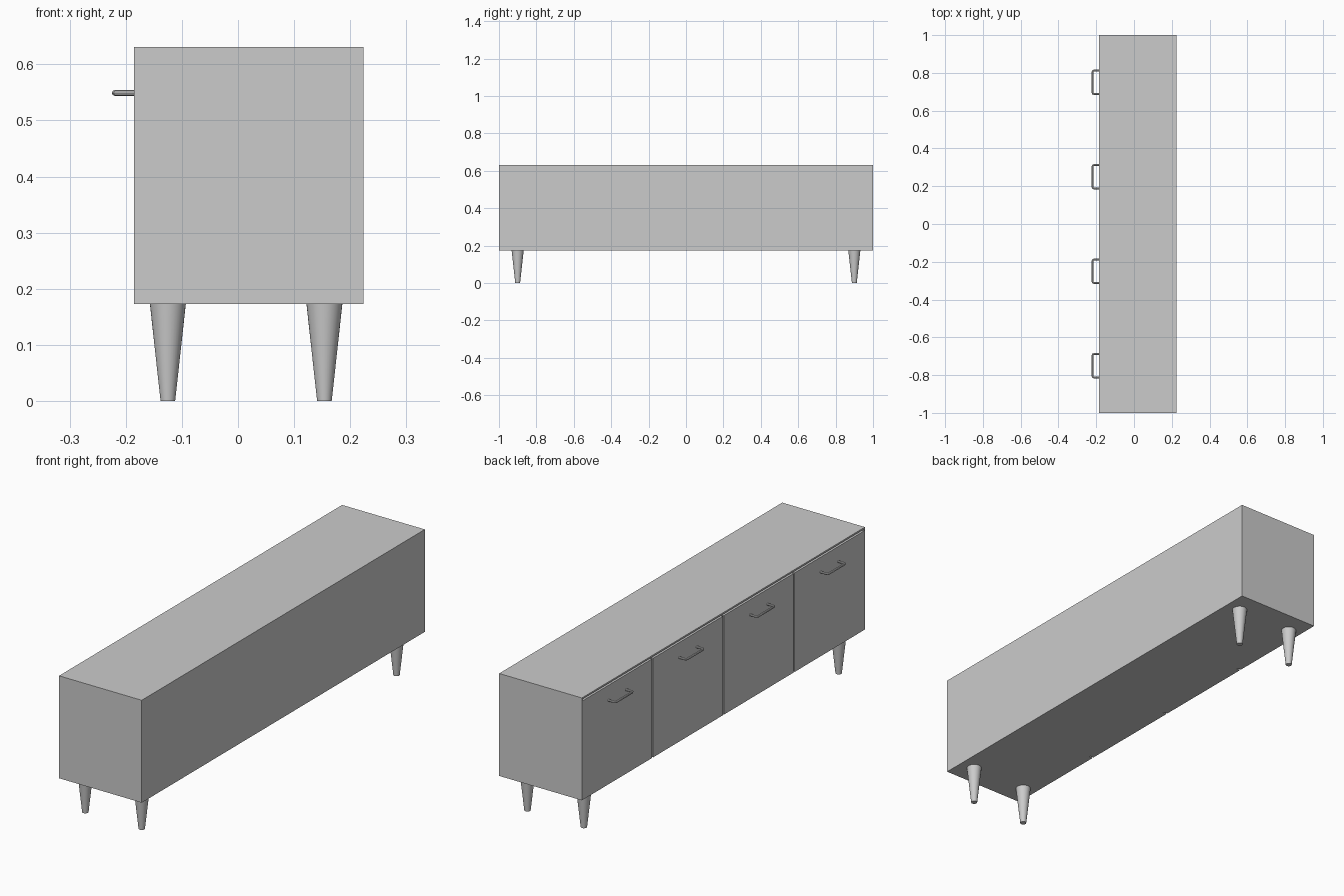
import bpy
from mathutils import Vector

if "Cube" in bpy.data.objects:
    bpy.data.objects.remove(bpy.data.objects["Cube"])

X0, X1 = -0.185, 0.224      # door face, back
Z0, Z1 = 0.173, 0.631       # underside, top
DOOR, END, TOP, GAP = 0.018, 0.006, 0.007, 0.008


def box(name, lo, hi):
    lo, hi = Vector(lo), Vector(hi)
    bpy.ops.mesh.primitive_cube_add(size=1, location=(lo + hi) / 2)
    ob = bpy.context.object
    ob.name = name
    ob.scale = hi - lo
    bpy.ops.object.transform_apply(location=False, rotation=False, scale=True)
    return ob


def handle(name, y):
    # U-shaped bar with softly rounded corners
    r, half, out, bend = 0.005, 0.062, -0.22, 0.008
    pts = [(X0 + 0.002, -half), (out + bend, -half),
           (out + bend * 0.3, -half + bend * 0.3), (out, -half + bend)]
    pts += [(x, -v) for x, v in reversed(pts)]
    cu = bpy.data.curves.new(name, 'CURVE')
    cu.dimensions = '3D'
    cu.bevel_depth = r
    cu.bevel_resolution = 2
    cu.use_fill_caps = True
    sp = cu.splines.new('POLY')
    sp.points.add(len(pts) - 1)
    for p, (x, v) in zip(sp.points, pts):
        p.co = (x, y + v, 0.549, 1)
    ob = bpy.data.objects.new(name, cu)
    bpy.context.collection.objects.link(ob)
    bpy.ops.object.select_all(action='DESELECT')
    ob.select_set(True)
    bpy.context.view_layer.objects.active = ob
    bpy.ops.object.convert(target='MESH')
    bpy.ops.object.shade_smooth_by_angle()


# Cabinet body, top board and end panels
box("carcass", (X0 + DOOR, -1 + END, Z0), (X1, 1 - END, Z1 - TOP))
box("top_board", (X0, -1, Z1 - TOP), (X1, 1, Z1))
for s, side in ((-1, "right"), (1, "left")):
    a, b = sorted((s, s * (1 - END)))
    box(side + "_end_panel", (X0, a, Z0), (X1, b, Z1 - TOP))

# Four doors with shadow gaps, each with a handle
for i in range(4):
    lo, hi = -1 + i * 0.5, -0.5 + i * 0.5
    y0 = -1 + END if i == 0 else lo + GAP / 2
    y1 = 1 - END if i == 3 else hi - GAP / 2
    box(f"door_{i + 1}", (X0, y0, Z0), (X0 + DOOR, y1, Z1 - TOP - GAP))
    handle(f"door_handle_{i + 1}", (lo + hi) / 2)

# Tapered legs
for x, pos in ((-0.125, "front"), (0.154, "back")):
    for y, side in ((-0.9, "right"), (0.9, "left")):
        bpy.ops.mesh.primitive_cone_add(vertices=32, radius1=0.013, radius2=0.032,
                                        depth=Z0, location=(x, y, Z0 / 2))
        bpy.context.object.name = f"{pos}_{side}_leg"
        bpy.ops.object.shade_smooth_by_angle()
